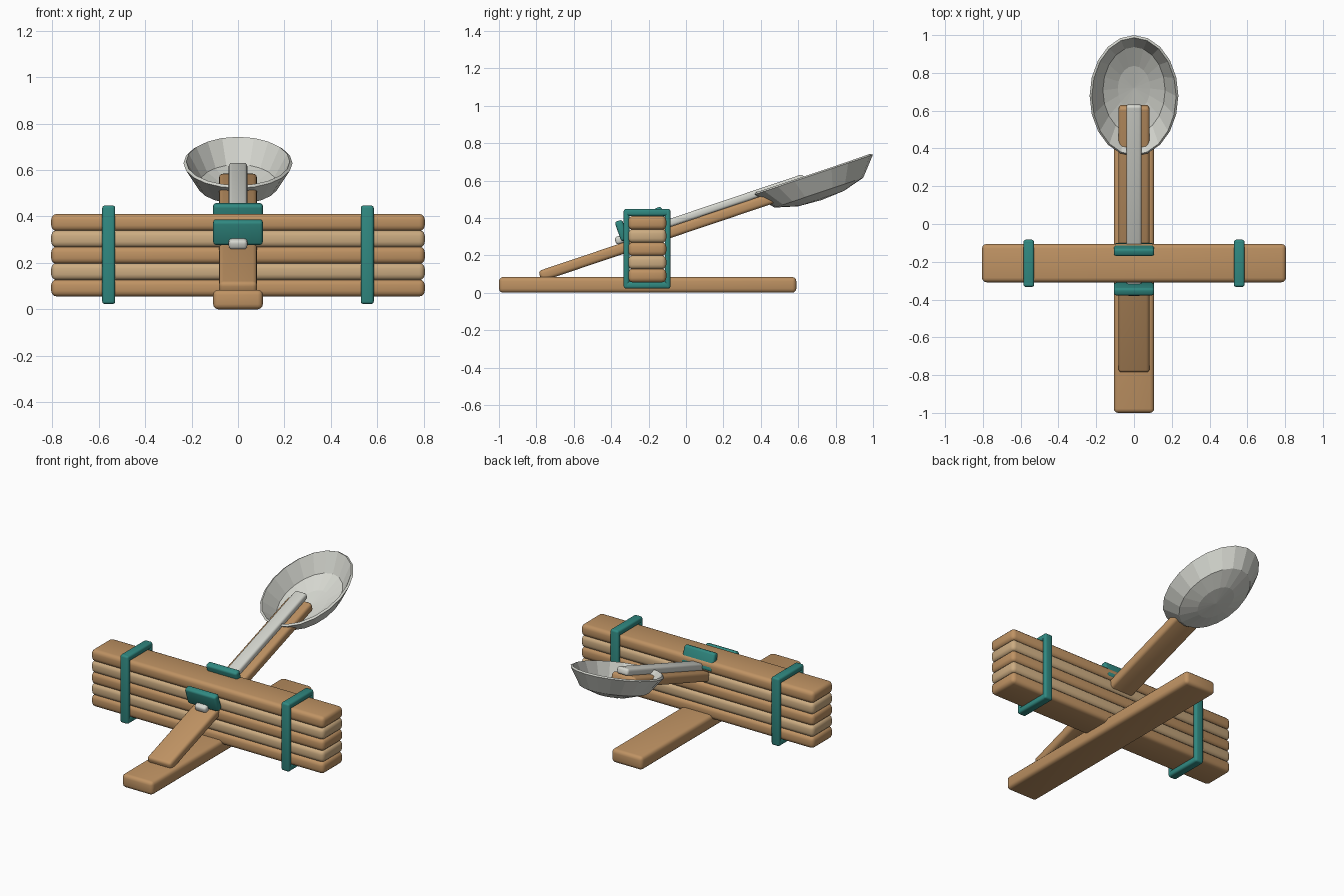
import bpy, bmesh
from math import radians, sin, cos, pi
from mathutils import Vector

if "Cube" in bpy.data.objects:
    bpy.data.objects.remove(bpy.data.objects["Cube"])

TILT = radians(18.6)


def material(name, rgb):
    m = bpy.data.materials.new(name)
    m.diffuse_color = (*rgb, 1)
    m.use_nodes = True
    m.node_tree.nodes["Principled BSDF"].inputs["Base Color"].default_value = m.diffuse_color
    return m


WOOD = material("wood", (0.52, 0.29, 0.125))
PALE = material("pale_wood", (0.60, 0.41, 0.22))
BAND = material("teal_band", (0.03, 0.25, 0.22))
STEEL = material("steel", (0.66, 0.67, 0.62))


def tilted(u, v):
    """Arm frame (u along the arm, v across it) to world y, z."""
    return u * cos(TILT) - v * sin(TILT), u * sin(TILT) + v * cos(TILT)


def bar(name, loc, size, mat, bevel, tilt=0.0, segments=3):
    bm = bmesh.new()
    bmesh.ops.create_cube(bm, size=1)
    bmesh.ops.scale(bm, vec=Vector(size), verts=bm.verts)
    bmesh.ops.bevel(bm, geom=bm.edges[:], offset=bevel, segments=segments,
                    profile=0.5, affect='EDGES')
    return finish(bm, name, loc, mat, tilt, smooth=True)


def finish(bm, name, loc, mat, tilt, smooth):
    me = bpy.data.meshes.new(name)
    bm.to_mesh(me)
    bm.free()
    me.materials.append(mat)
    ob = bpy.data.objects.new(name, me)
    bpy.context.collection.objects.link(ob)
    ob.location = loc
    ob.rotation_euler.x = tilt
    if smooth:
        bpy.context.view_layer.objects.active = ob
        ob.select_set(True)
        bpy.ops.object.shade_smooth_by_angle(angle=radians(35))
        ob.select_set(False)
    return ob


# base stick on the ground
bar("base_stick", (0, -0.205, 0.042), (0.214, 1.59, 0.084), WOOD, 0.022)

# stack of five crosswise sticks
for i in range(5):
    bar(f"stack_stick_{i + 1}", (0, -0.207, 0.092 + i * 0.0705),
        (1.61, 0.203, 0.074), PALE if i % 2 else WOOD, 0.024)

# bands around both ends of the stack
for side, x in (("left", -0.557), ("right", 0.557)):
    for part, y in (("front", -0.318), ("back", -0.098)):
        bar(f"{side}_band_{part}", (x, y, 0.235), (0.056, 0.03, 0.425), BAND, 0.012)
    for part, z in (("bottom", 0.041), ("top", 0.429)):
        bar(f"{side}_band_{part}", (x, -0.208, z), (0.056, 0.248, 0.037), BAND, 0.012)

# throwing arm and spoon handle, sloping up to the back
bar("throwing_arm", (0, -0.077, 0.325), (0.164, 1.485, 0.058), WOOD, 0.018, TILT)
bar("spoon_handle", (0, 0.127, 0.445), (0.08, 1.065, 0.042), STEEL, 0.014, TILT)

# lashing pads in front of and on top of the stack
for name, u in (("front_lashing", -0.22), ("top_lashing", 0.0)):
    bar(name, (0, *tilted(u, 0.425)), (0.214, 0.042, 0.11), BAND, 0.013, TILT)

# faceted spoon bowl: elliptical rings, hollow inside
SIDES = 20
RX, RY = 0.235, 0.338
bm = bmesh.new()
rings = []
for r, depth in ((1, 0), (0.74, 0.1), (0.38, 0.134)):
    rings.append([bm.verts.new((RX * r * cos(2 * pi * k / SIDES),
                                RY * r * sin(2 * pi * k / SIDES), -depth))
                  for k in range(SIDES)])
pole = bm.verts.new((0, 0, -0.142))
for k in range(SIDES):
    n = (k + 1) % SIDES
    for a, b in zip(rings, rings[1:]):
        bm.faces.new((a[k], b[k], b[n], a[n]))
    bm.faces.new((rings[-1][k], pole, rings[-1][n]))
bmesh.ops.recalc_face_normals(bm, faces=bm.faces)
if pole.normal.z > 0:
    bmesh.ops.reverse_faces(bm, faces=bm.faces)
bowl = finish(bm, "spoon_bowl", (0, 0.679, 0.63), STEEL, TILT, smooth=False)
shell = bowl.modifiers.new("shell", 'SOLIDIFY')
shell.thickness = 0.014
shell.offset = -1
